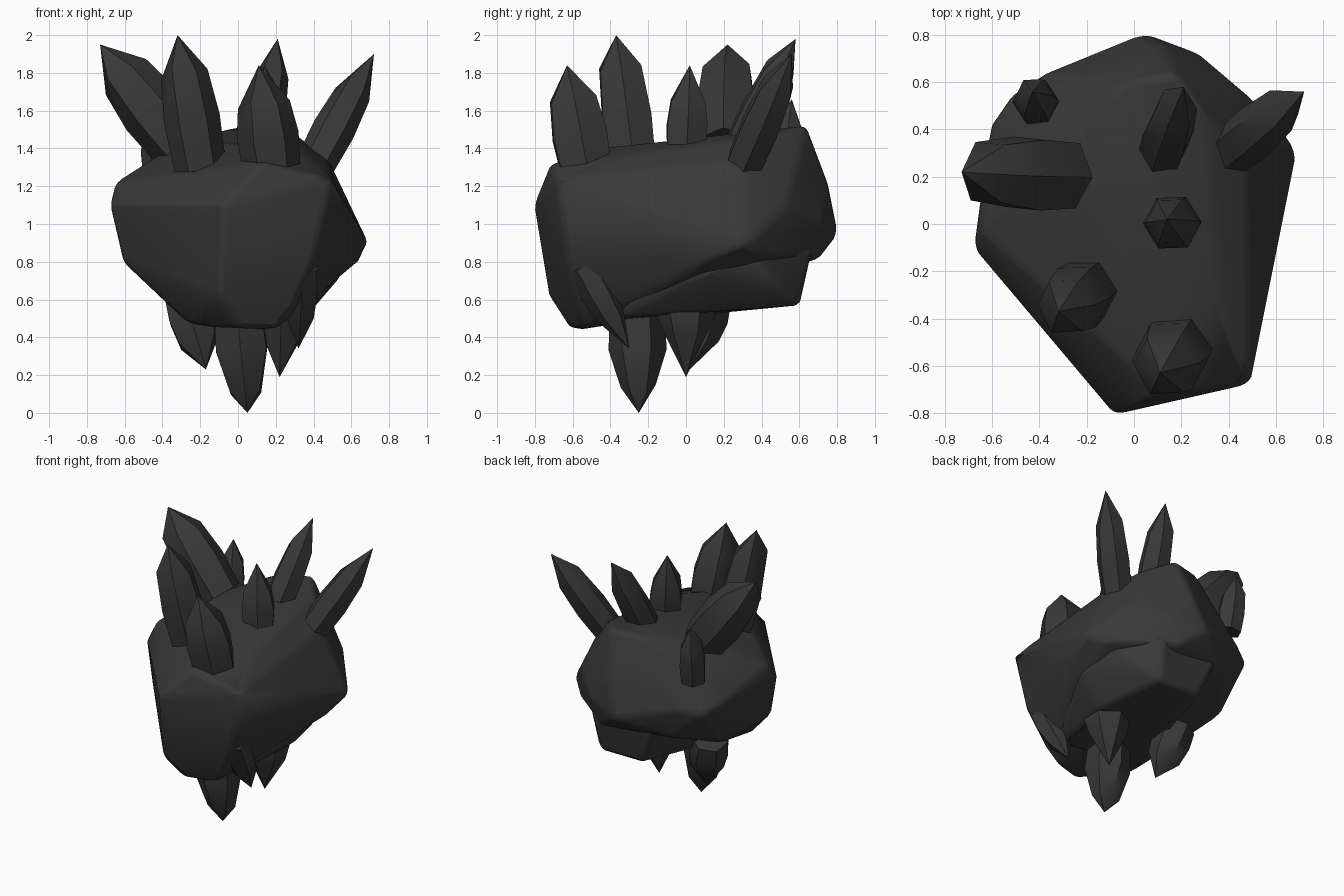
import bpy, bmesh, math
from mathutils import Vector

cube = bpy.data.objects.get("Cube")
if cube:
    bpy.data.objects.remove(cube)

stone = bpy.data.materials.new("dark stone")
stone.use_nodes = True
colour = (0.04, 0.04, 0.04, 1)
stone.diffuse_color = colour
stone.node_tree.nodes["Principled BSDF"].inputs["Base Color"].default_value = colour


def finish(bm, name, angle):
    """Turn a bmesh into a shaded stone object."""
    bmesh.ops.recalc_face_normals(bm, faces=bm.faces)
    mesh = bpy.data.meshes.new(name)
    bm.to_mesh(mesh)
    bm.free()
    mesh.materials.append(stone)
    obj = bpy.data.objects.new(name, mesh)
    bpy.context.collection.objects.link(obj)
    bpy.ops.object.select_all(action='DESELECT')
    obj.select_set(True)
    bpy.context.view_layer.objects.active = obj
    bpy.ops.object.shade_smooth_by_angle(angle=math.radians(angle))
    return obj


def boulder(name, points):
    """Chipped rock: the hull around a few corner points, with worn edges."""
    bm = bmesh.new()
    for p in points:
        bm.verts.new(p)
    out = bmesh.ops.convex_hull(bm, input=bm.verts)
    junk = {v for v in out["geom_interior"] if isinstance(v, bmesh.types.BMVert)}
    bmesh.ops.delete(bm, geom=list(junk), context='VERTS')
    bmesh.ops.dissolve_limit(bm, angle_limit=math.radians(5), verts=bm.verts, edges=bm.edges)
    rock = finish(bm, name, 35)
    worn = rock.modifiers.new("worn edges", 'BEVEL')
    worn.width = 0.03
    worn.segments = 3
    worn.limit_method = 'ANGLE'
    worn.angle_limit = math.radians(15)


def crystal(name, base, tip, radius, shoulder=0.72, taper=0.87, sides=6, turn=0.3):
    """Faceted prism that swells slightly, then closes to a point."""
    base, tip = Vector(base), Vector(tip)
    axis = tip - base
    u = axis.orthogonal().normalized()
    v = axis.normalized().cross(u)
    bm = bmesh.new()
    rings = []
    for t, scale in ((0, 0.95), (shoulder * 0.5, 1.03), (shoulder, taper)):
        ring = []
        for i in range(sides):
            a = turn + math.tau * i / sides
            stagger = 0.05 * math.sin(i * 2.4) if t == shoulder else 0
            offset = (u * math.cos(a) + v * math.sin(a)) * radius * scale
            ring.append(bm.verts.new(base + axis * (t + stagger) + offset))
        rings.append(ring)
    point = bm.verts.new(tip)
    bm.faces.new(rings[0])
    for i in range(sides):
        j = (i + 1) % sides
        for low, high in zip(rings, rings[1:]):
            bm.faces.new((low[i], low[j], high[j], high[i]))
        bm.faces.new((rings[-1][i], rings[-1][j], point))
    finish(bm, name, 35)


# Main rock: front, left flank, back, crown, underside
boulder("main_rock", [
    (-.08, -.81, 1.1), (-.1, -.73, .62), (0, -.62, .45), (.2, -.55, .44), (-.25, -.42, .46),
    (.49, -.68, 1.24), (.42, -.64, .85), (.3, -.58, .57), (.12, -.72, 1.32),
    (-.68, -.1, 1.1), (-.65, -.03, 1.22), (-.61, -.13, .8), (-.61, .42, 1.1),
    (-.52, .55, 1.02), (-.38, .64, 1.05), (-.43, .45, 1.29), (-.4, .2, 1.38), (-.2, .1, 1.45),
    (.04, .81, .95), (.28, .72, 1), (.5, .53, 1.1), (.69, .32, .9), (.64, .1, .8),
    (.17, .64, 1.52), (.12, .76, 1.2), (-.03, .6, 1.51), (.3, .48, 1.48), (.48, .3, 1.34),
    (.15, 0, 1.46), (.12, -.4, 1.41), (.36, -.3, 1.37),
    (.58, .42, .83), (.2, .71, .82), (-.3, .6, .82), (-.5, .3, .72), (.4, -.2, .6),
])

# Lower slab set back beneath the overhang
boulder("lower_slab", [
    (-.27, -.32, .48), (.32, -.4, .5), (.38, .1, .53), (.28, .6, .57), (-.06, .6, .57), (-.17, .17, .52),
    (-.32, -.3, .8), (.44, -.2, .7), (.56, .1, .74), (.56, .36, .85), (.3, .67, .88), (-.18, .66, .88),
    (-.35, .3, .85),
])

# Crystals growing from the crown
crystal("tall_front_crystal", (-.2, -.28, 1.3), (-.32, -.37, 2), .145, .74)
crystal("large_side_crystal", (-.3, .21, 1.41), (-.73, .22, 1.95), .168, .72, .85)
crystal("rear_crystal", (.11, .28, 1.38), (.21, .58, 1.98), .105, .7)
crystal("slanted_crystal", (.4, .3, 1.3), (.72, .56, 1.9), .11, .68)
crystal("small_crown_crystal", (.17, 0, 1.4), (.14, .02, 1.84), .12, .55)
crystal("front_crystal", (.18, -.53, 1.29), (.11, -.63, 1.84), .16, .66)
crystal("small_rear_crystal", (-.41, .5, 1.24), (-.43, .56, 1.66), .095, .65)

# Crystals hanging underneath
crystal("long_hanging_crystal", (0, -.26, .55), (.05, -.25, 0), .15, .78, .62)
crystal("side_hanging_crystal", (-.28, .12, .62), (-.17, .02, .23), .13, .6)
crystal("rear_hanging_crystal", (.24, 0, .62), (.22, 0, .19), .15, .42)
crystal("cheek_crystal", (.34, -.54, .78), (.32, -.3, .34), .095, .6)
